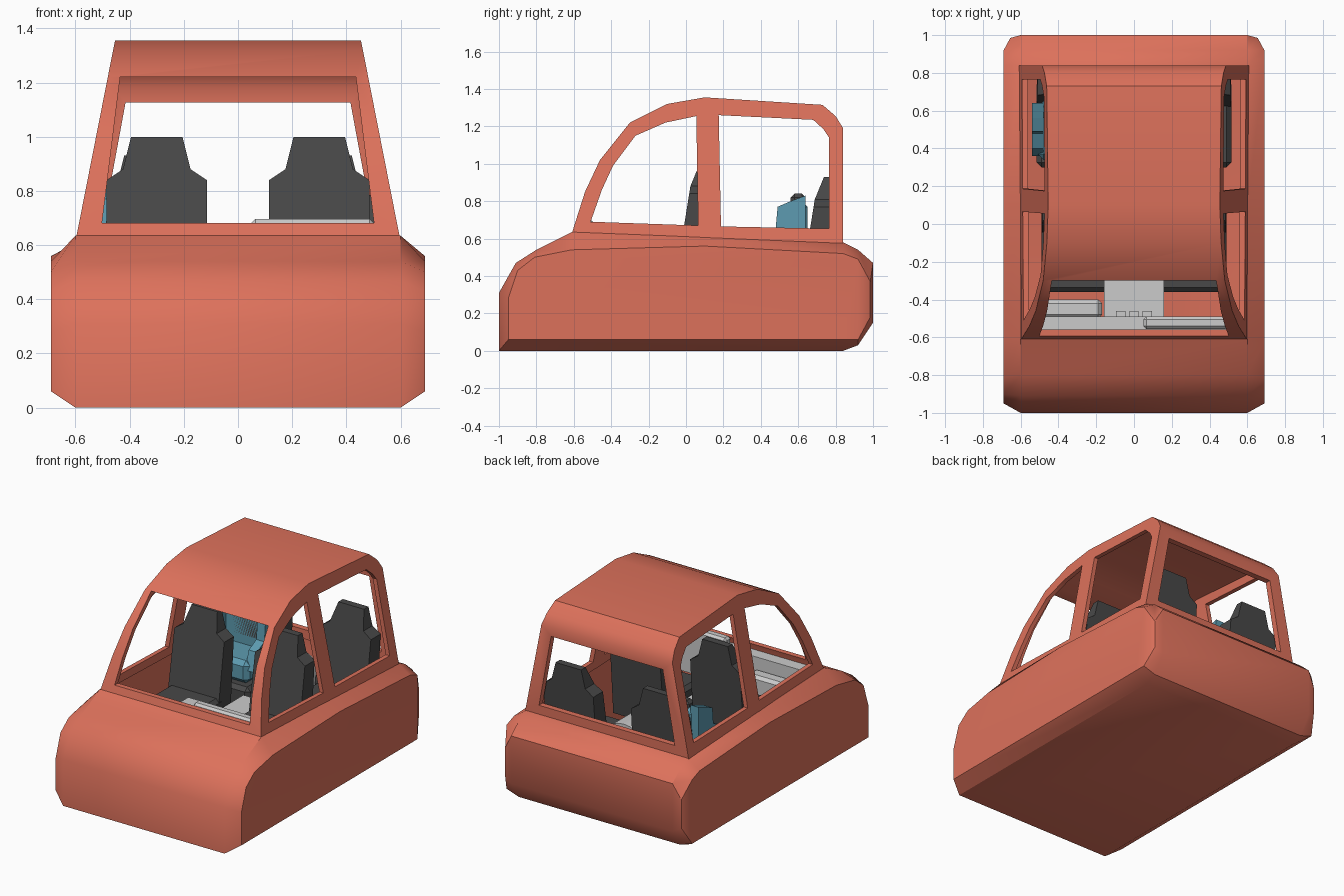
import bpy, bmesh, math

if "Cube" in bpy.data.objects:
    bpy.data.objects.remove(bpy.data.objects["Cube"])

def mat(name, rgb):
    m = bpy.data.materials.new(name)
    m.diffuse_color = (*rgb, 1)
    m.use_nodes = True
    m.node_tree.nodes["Principled BSDF"].inputs["Base Color"].default_value = m.diffuse_color
    return m

RED = mat("paint_red", (0.72, 0.165, 0.105))
DARK = mat("dark_fabric", (0.065, 0.065, 0.065))
BLUE = mat("blue_fabric", (0.11, 0.33, 0.44))

def finish(name, bm, material=None, smooth=None):
    bmesh.ops.recalc_face_normals(bm, faces=bm.faces)
    me = bpy.data.meshes.new(name)
    bm.to_mesh(me)
    bm.free()
    ob = bpy.data.objects.new(name, me)
    bpy.context.collection.objects.link(ob)
    if material:
        me.materials.append(material)
    if smooth:
        shade(ob, smooth)
    return ob

def shade(ob, deg):
    bpy.ops.object.select_all(action='DESELECT')
    ob.select_set(True)
    bpy.context.view_layer.objects.active = ob
    bpy.ops.object.shade_smooth_by_angle(angle=math.radians(deg))

def prism(name, loop_a, loop_b, material=None):
    """Closed solid between two matching 3D loops."""
    bm = bmesh.new()
    a = [bm.verts.new(p) for p in loop_a]
    b = [bm.verts.new(p) for p in loop_b]
    n = len(a)
    for i in range(n):
        bm.faces.new((a[i], a[(i + 1) % n], b[(i + 1) % n], b[i]))
    bm.faces.new(a)
    bm.faces.new(b)
    return finish(name, bm, material)

def box(name, x, y, z, material=None, bevel=0.0):
    bm = bmesh.new()
    bmesh.ops.create_cube(bm, size=1)
    for v in bm.verts:
        v.co = [r[0] + (c + 0.5) * (r[1] - r[0]) for r, c in zip((x, y, z), v.co)]
    if bevel:
        bmesh.ops.bevel(bm, geom=bm.edges[:], offset=bevel, segments=1, affect='EDGES')
    return finish(name, bm, material)

# Lower body: centre outline (y, z) and matching side outline (x, y, z)
MID = [(-1, 0), (-1, .31), (-.91, .47), (-.80, .54), (-.61, .635), (.1, .607),
       (.84, .58), (.92, .54), (1, .47), (1, .15), (.92, .03), (.84, 0)]
SIDE = [(.69, -.95, .06), (.69, -.95, .28), (.69, -.90, .43), (.69, -.81, .50),
        (.69, -.61, .54), (.69, .1, .56), (.69, .84, .52), (.69, .92, .49),
        (.655, .985, .37), (.655, .985, .18), (.69, .92, .06), (.69, .84, .06)]
bm = bmesh.new()
rows = [[bm.verts.new((-x, y, z)) for x, y, z in SIDE],
        [bm.verts.new((-.6, y, z)) for y, z in MID],
        [bm.verts.new((.6, y, z)) for y, z in MID],
        [bm.verts.new(p) for p in SIDE]]
for r in range(3):
    for i in range(12):
        if r == 1 and i in (4, 5):      # open top under the cabin
            continue
        j = (i + 1) % 12
        bm.faces.new((rows[r][i], rows[r][j], rows[r + 1][j], rows[r + 1][i]))
for row in (rows[0], rows[3]):
    bm.faces.new(row[:8] + row[10:])
    bm.faces.new(row[7:11])
finish("lower_body", bm, RED, 32)

# Cabin: tapered shell with window openings cut out
def half_width(z):
    return .597 - .197 * (z - .63)

def tapered(name, prof, inset=0.0, material=None):
    return prism(name, [(-half_width(z) + inset, y, z) for y, z in prof],
                 [(half_width(z) - inset, y, z) for y, z in prof], material)

def across(name, prof):
    return prism(name, [(-1, y, z) for y, z in prof], [(1, y, z) for y, z in prof])

def along(name, pts, y0, y1):
    loop = [(-x, z) for x, z in pts] + [(x, z) for x, z in reversed(pts)]
    return prism(name, [(x, y0, z) for x, z in loop], [(x, y1, z) for x, z in loop])

cabin = tapered("cabin", [(-.61, .63), (-.54, .85), (-.46, 1.02), (-.30, 1.22), (-.10, 1.32),
                          (.10, 1.355), (.73, 1.315), (.80, 1.255), (.84, 1.19), (.84, .575)],
                0, RED)
cutters = [
    tapered("cabin_hollow", [(-.60, .45), (-.575, .63), (-.505, .84), (-.43, 1.0), (-.28, 1.185),
                             (-.09, 1.285), (.10, 1.32), (.72, 1.28), (.77, 1.235), (.80, 1.18),
                             (.80, .45)], .03),
    across("front_window_cutter", [(-.51, .69), (-.45, .86), (-.39, .99), (-.27, 1.15),
                                   (-.11, 1.22), (.055, 1.255), (.065, .67)]),
    across("rear_window_cutter", [(.175, 1.26), (.68, 1.235), (.735, 1.185), (.765, 1.14),
                                  (.765, .653), (.187, .665)]),
    along("windscreen_cutter", [(.502, .682), (.435, 1.22)], -.9, -.2),
    along("back_window_cutter", [(.505, .64), (.415, 1.127)], .6, 1.1),
]
bpy.context.view_layer.objects.active = cabin
for c in cutters:
    c.hide_render = True
    m = cabin.modifiers.new(c.name, 'BOOLEAN')
    m.operation = 'DIFFERENCE'
    m.solver = 'EXACT'
    m.object = c
    bpy.ops.object.modifier_apply(modifier=m.name)
for c in cutters:
    bpy.data.objects.remove(c)
shade(cabin, 32)

# Seats: shaped backrest with headrest, plus cushion
HALF = [(.19, .30), (.185, .84), (.125, .88), (.095, 1.0)]

def seat(name, cx, y, dz, cushion):
    loop = [(x, z) for x, z in HALF] + [(-x, z) for x, z in reversed(HALF)]
    def lean(z):
        return .16 * (z - .67) + (.03 if z > .95 else 0)
    front = [(cx + x, y + lean(z), z + dz) for x, z in loop]
    back = [(cx + x, y + min(.12 + .1 * (z - .67), .13), z + dz) for x, z in loop]
    prism(name + "_backrest", front, back, DARK)
    box(name + "_cushion", (cx - .19, cx + .19), (cushion, y + .02),
        (.28 + dz, .48 + dz), DARK, .025)

for side, s in (("left", -1), ("right", 1)):
    seat("front_seat_" + side, s * .30, -.01, 0, -.36)
    seat("rear_seat_" + side, s * .325, .655, -.07, .30)

# Child seat on the rear bench
CX = -.34
box("child_seat_base", (CX - .17, CX + .17), (.34, .64), (.41, .56), BLUE, .03)
box("child_seat_back", (CX - .17, CX + .17), (.56, .65), (.50, .80), BLUE, .03)
for s in (-1, 1):
    x = CX + s * .17
    prism("child_seat_wing", *[[(x + d, y, z) for y, z in
          ((.36, .50), (.40, .62), (.48, .66), (.49, .77), (.56, .80), (.64, .83), (.64, .50))]
          for d in (-.03, .03)], BLUE)
box("child_seat_pad", (CX - .12, CX + .12), (.56, .64), (.60, .84), DARK, .02)

# Dashboard, hood, glove box, and centre console
box("dashboard", (-.52, .52), (-.575, -.49), (.40, .64))
box("instrument_hood", (.05, .50), (-.555, -.49), (.62, .697), None, .015)
box("glove_box", (-.50, -.17), (-.50, -.40), (.38, .56), None, .02)
box("centre_console", (-.16, .16), (-.50, -.30), (.10, .58))
box("centre_tunnel", (-.10, .10), (-.30, .20), (.05, .42))
for i, x in enumerate((-.07, 0, .07)):
    box("console_switch", (x - .025, x + .025), (-.49, -.46), (.58, .595))

# Rounded armrest between the rear seats
ARC = [(.12 * math.cos(math.pi * i / 8), .50 + .08 * math.sin(math.pi * i / 8)) for i in range(9)]
ARC = [(.12, .30)] + ARC + [(-.12, .30)]
arm = prism("rear_armrest", [(x, .38, z) for x, z in ARC], [(x, .66, z) for x, z in ARC])
shade(arm, 30)
